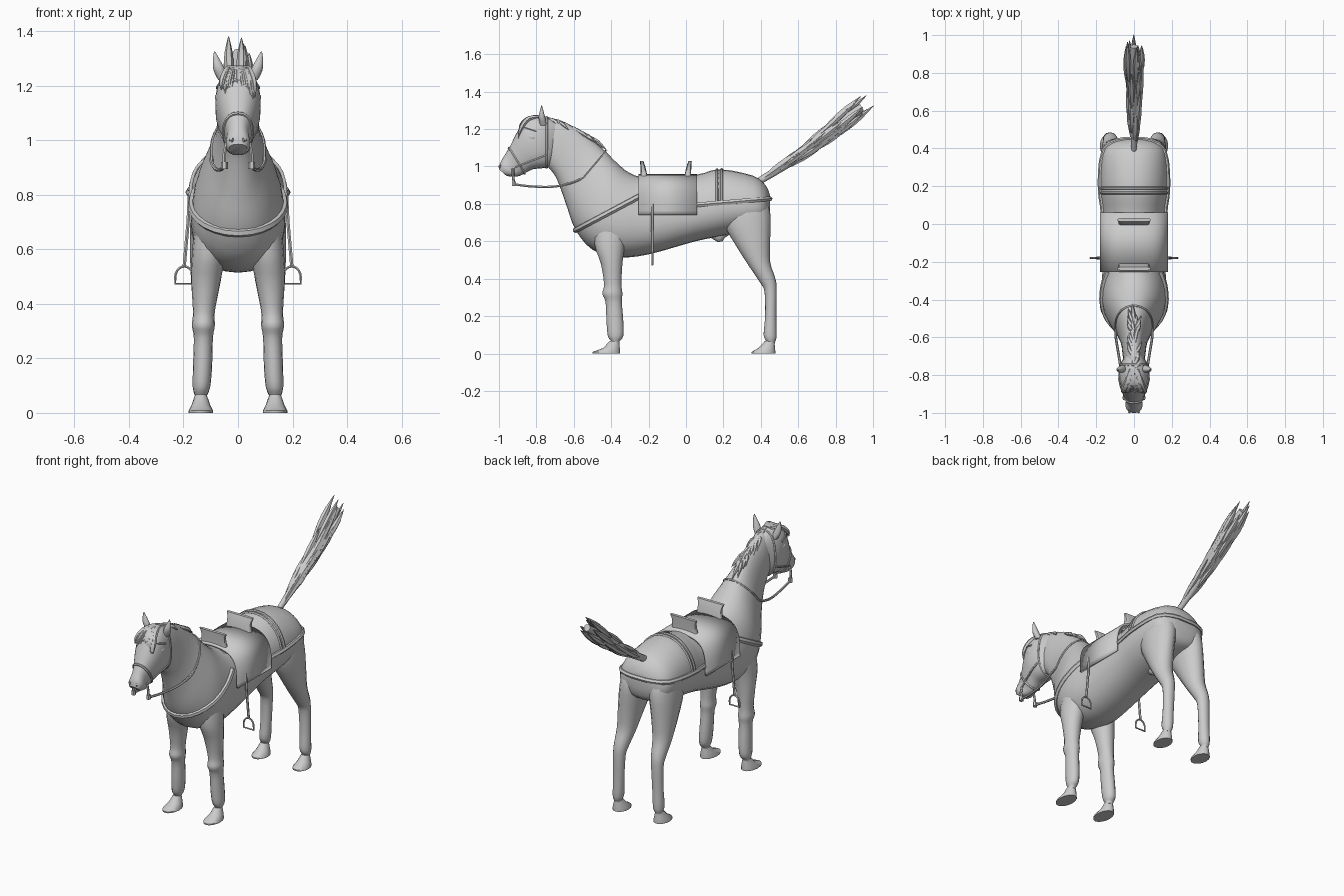
import bpy, bmesh, math, random
from mathutils import Vector
from mathutils.bvhtree import BVHTree

random.seed(4)
old = bpy.data.objects.get("Cube")
if old:
    bpy.data.objects.remove(old)

grey = bpy.data.materials.new("plain grey")
grey.use_nodes = True
grey.diffuse_color = (0.6, 0.6, 0.6, 1)
grey.node_tree.nodes["Principled BSDF"].inputs["Base Color"].default_value = (0.6, 0.6, 0.6, 1)


def add(name, data, angle=50):
    ob = bpy.data.objects.new(name, data)
    bpy.context.collection.objects.link(ob)
    data.materials.append(grey)
    bpy.ops.object.select_all(action='DESELECT')
    ob.select_set(True)
    bpy.context.view_layer.objects.active = ob
    if ob.type == 'CURVE':
        bpy.ops.object.convert(target='MESH')
    bpy.ops.object.shade_smooth_by_angle(angle=math.radians(angle))
    return ob


def smooth_path(rows, steps=4):
    """Catmull-Rom interpolation of rows of numbers."""
    rows = [Vector(r) for r in rows]
    out = []
    for i in range(len(rows) - 1):
        p0, p1, p2 = rows[max(i - 1, 0)], rows[i], rows[i + 1]
        p3 = rows[min(i + 2, len(rows) - 1)]
        for k in range(steps):
            t = k / steps
            out.append(p1 + (p2 - p0) * t / 2 + (p0 * 2 - p1 * 5 + p2 * 4 - p3) * t * t / 2
                       + (p1 * 3 - p0 - p2 * 3 + p3) * t ** 3 / 2)
    return out + [rows[-1]]


def loft(name, rings, sides=20, power=2, steps=3, taper=0):
    """Skin rings (y, z of one edge, y, z of the other edge, centre x, half width)."""
    bm = bmesh.new()
    loops = []
    for y0, z0, y1, z1, cx, w in smooth_path(rings, steps):
        loop = []
        for k in range(sides):
            a = math.tau * k / sides
            c, s = (math.copysign(abs(v) ** (2 / power), v) for v in (math.cos(a), math.sin(a)))
            loop.append(bm.verts.new((cx + s * w * (1 - taper * c), (y0 + y1 + c * (y0 - y1)) / 2,
                                      (z0 + z1 + c * (z0 - z1)) / 2)))
        loops.append(loop)
    for a, b in zip(loops, loops[1:]):
        for k in range(sides):
            n = (k + 1) % sides
            bm.faces.new((a[k], a[n], b[n], b[k]))
    bm.faces.new(loops[0])
    bm.faces.new(loops[-1])
    bmesh.ops.recalc_face_normals(bm, faces=bm.faces)
    tree = BVHTree.FromBMesh(bm)
    me = bpy.data.meshes.new(name)
    bm.to_mesh(me)
    bm.free()
    add(name, me)
    return tree


def tubes(name, paths, radius, cyclic=False):
    """One object of round strands; each path is a list of (x, y, z, thickness)."""
    cu = bpy.data.curves.new(name, 'CURVE')
    cu.dimensions = '3D'
    cu.bevel_depth, cu.bevel_resolution, cu.use_fill_caps = radius, 1, True
    for path in paths:
        sp = cu.splines.new('POLY')
        sp.points.add(len(path) - 1)
        sp.use_cyclic_u = cyclic
        for pt, (x, y, z, r) in zip(sp.points, path):
            pt.co, pt.radius = (x, y, z, 1), r
    add(name, cu)


def wrap(tree, centre, axis, start, end, count=28):
    """Path around a surface, in the plane of x and the given axis."""
    centre, axis, path = Vector(centre), Vector(axis).normalized(), []
    for i in range(count + 1):
        a = math.radians(start + (end - start) * i / count)
        d = Vector((math.cos(a), 0, 0)) + axis * math.sin(a)
        hit = tree.ray_cast(centre + d, -d)[0]
        if hit:
            path.append((*hit, 1))
    return path


def both(path):
    return [path, [(-p[0], *p[1:]) for p in path]]


# Body with neck, and head
body = loft("body", [
    (.448, .85, .448, .76, 0, .06), (.425, .90, .43, .70, 0, .13), (.36, .95, .37, .67, 0, .170),
    (.18, .985, .20, .63, 0, .178), (.05, .955, .05, .60, 0, .165), (-.2, .94, -.2, .53, 0, .163),
    (-.3, .965, -.36, .515, 0, .172), (-.37, 1.02, -.5, .555, 0, .162),
    (-.43, 1.08, -.59, .66, 0, .125), (-.5, 1.14, -.635, .78, 0, .088),
    (-.58, 1.2, -.67, .88, 0, .068), (-.68, 1.25, -.70, .95, 0, .06),
    (-.75, 1.26, -.74, 1.0, 0, .052)], 28, 2.15, taper=.12)
head = loft("head", [
    (-.69, 1.24, -.70, 1.04, 0, .045), (-.77, 1.27, -.73, 1.0, 0, .076),
    (-.86, 1.25, -.775, .99, 0, .083), (-.905, 1.18, -.82, .985, 0, .072),
    (-.94, 1.11, -.86, .965, 0, .054), (-.97, 1.06, -.89, .95, 0, .042),
    (-.993, 1.02, -.925, .945, 0, .045), (-1.0, .985, -.96, .95, 0, .033)], 24, 2.4)
loft("sheath", [(.13, .62, .24, .64, 0, .03), (.155, .605, .21, .62, 0, .025),
                (.17, .595, .195, .60, 0, .012)], 12)

# Legs and hooves, mirrored
for side, s in (("left", 1), ("right", -1)):
    fore = [(-.42, .84, -.27, .84, .08, .05), (-.485, .70, -.29, .70, .09, .066),
            (-.488, .58, -.325, .58, .107, .062),
            (-.455, .48, -.34, .48, .118, .053), (-.438, .37, -.345, .37, .125, .04),
            (-.447, .32, -.34, .32, .127, .042), (-.43, .275, -.343, .275, .127, .035),
            (-.425, .17, -.335, .17, .13, .035), (-.418, .095, -.335, .095, .134, .032),
            (-.40, .065, -.355, .065, .136, .022), (-.40, .05, -.355, .05, .136, .022)]
    hind = [(.26, .90, .39, .91, .07, .045), (.21, .80, .43, .82, .088, .072),
            (.2, .70, .452, .74, .097, .077),
            (.265, .58, .45, .61, .11, .066), (.335, .47, .45, .49, .118, .054),
            (.395, .38, .475, .41, .123, .042), (.42, .33, .485, .35, .126, .036),
            (.423, .2, .483, .2, .13, .032), (.415, .1, .484, .09, .134, .031),
            (.43, .065, .475, .06, .136, .022), (.43, .05, .475, .05, .136, .022)]
    for end, rings, toe, heel in (("front", fore, -.50, -.352), ("hind", hind, .35, .478)):
        loft(f"{side}_{end}_leg", [(*r[:4], s * r[4], r[5]) for r in rings], 16)
        x, top = s * .136, heel - .055
        loft(f"{side}_{end}_hoof", [(top, .068, heel - .005, .06, x, .022),
                                    (top - .035, .03, heel - .002, .03, x, .034),
                                    (toe, .008, heel, .008, x, .045),
                                    (toe, 0, heel, 0, x, .045)], 16, 2, 1)
    # Ears, eyes and nostrils
    loft(f"{side}_ear", [(-.78, 1.22, -.745, 1.22, s * .055, .018),
                         (-.788, 1.26, -.75, 1.25, s * .068, .022),
                         (-.783, 1.29, -.76, 1.29, s * .078, .015),
                         (-.774, 1.325, -.77, 1.325, s * .086, .002)], 10)
    loft(f"{side}_eye", [(-.85, 1.155, -.845, 1.15, s * .068, .004),
                         (-.84, 1.172, -.83, 1.14, s * .07, .012),
                         (-.815, 1.172, -.81, 1.14, s * .072, .012),
                         (-.795, 1.155, -.79, 1.15, s * .07, .004)], 10)
    tubes(f"{side}_nostril", [[(s * .018, -.997, 1.0, 1), (s * .028, -.99, 1.0, 1)]], .008)

# Saddle blanket draped over the back
section = smooth_path([(-.174, .74), (-.173, .83), (-.15, .90), (-.095, .94), (0, .953),
                       (.095, .94), (.15, .90), (.173, .83), (.174, .74)], 3)
bm = bmesh.new()
front, rear = [[bm.verts.new((p[0], y, p[1])) for p in section] for y in (-.255, .06)]
for i in range(len(section) - 1):
    bm.faces.new((front[i], front[i + 1], rear[i + 1], rear[i]))
me = bpy.data.meshes.new("saddle")
bm.to_mesh(me)
bm.free()
saddle = add("saddle", me)
thick = saddle.modifiers.new("thickness", 'SOLIDIFY')
thick.thickness, thick.offset = .012, 0
for name, y, lean in (("pommel", -.225, -.006), ("cantle", .01, .006)):
    loft(name, [(y - .018, .92, y + .018, .92, 0, .095), (y - .017, .955, y + .017, .955, 0, .08),
                (y + lean - .013, 1.0, y + lean + .013, 1.0, 0, .078),
                (y + lean * 2 - .009, 1.03, y + lean * 2 + .009, 1.03, 0, .088)], 20, 5)

# Harness straps that follow the body
tubes("breast_collar", [wrap(body, (0, -.25, .84), (0, -.34, -.18), 0, 180)], .016)
tubes("breeching_strap", [wrap(body, (0, .06, .795), (0, .39, .033), 0, 180)], .014)
for name, y in (("croup_strap_front", .165), ("croup_strap_rear", .19)):
    tubes(name, [wrap(body, (0, y, .81), (0, 0, 1), 0, 180)], .008)

# Stirrups
tubes("stirrup_leathers", both([(.178, -.18, .80, 1), (.183, -.18, .70, 1), (.197, -.18, .54, 1)]), .007)
tubes("stirrups", both([(.197 + .033 * math.cos(a), -.18, .497 + .04 * math.sin(a), 1)
                        for a in [math.pi * k / 10 for k in range(11)]]
                       + [(.164, -.18, .474, 1), (.23, -.18, .474, 1)]), .005, True)

# Bridle and reins
tubes("headstall", [wrap(head, (0, -.745, 1.13), (0, 0, 1), 0, 360)], .007)
tubes("noseband", [wrap(head, (0, -.905, 1.03), (0, -.08, .13), 0, 360)], .007)
tubes("browband", [wrap(head, (0, -.80, 1.19), (0, -.06, .02), 0, 180)], .005)
cheek = []
for k in range(9):
    y, z = -.745 - .18 * k / 8, 1.06 - .07 * k / 8
    hit = head.ray_cast(Vector((1, y, z)), Vector((-1, 0, 0)))[0]
    if hit:
        cheek.append((*hit, 1))
tubes("cheek_straps", both(cheek), .006)
tubes("bit_shanks", both([(.042, -.925, .99, 1), (.05, -.925, .95, 1), (.05, -.92, .91, 1)]), .007)
tubes("bit_knobs", both([(.05, -.92, .92, 1), (.05, -.92, .895, 1)]), .013)
over_neck = wrap(body, (0, -.54, .955), (0, .11, .13), -10, 190)
x, y, z, _ = over_neck[0]
hang = smooth_path([(.05, -.92, .905, 1), (.062, -.82, .893, 1), (.08, -.7, .893, 1),
                    (x, y - .05, z - .025, 1), (x, y, z, 1)])
tubes("reins", [hang[:-1] + over_neck + both(hang[:-1])[1][::-1]], .007)

# Forelock: locks fanning down over the brow
locks = []
for i in range(18):
    f = -1 + 2 * i / 17
    drop = random.uniform(.05, .12) * (1 - .3 * abs(f))
    locks.append(smooth_path([(f * .02, -.77, 1.265, .8), (f * .04, -.84, 1.257, 1.1),
                              (f * .058, -.88, 1.232 - drop * .3, 1),
                              (f * .062, -.88 - drop * .22, 1.23 - drop, .05)], 3))
tubes("forelock", locks, .012)

# Mane: short locks swept along the crest
locks = []
for i in range(34):
    t = i / 33
    y, z = -.78 + .27 * t, 1.262 - .115 * t ** 1.4
    x, reach = random.uniform(-.025, .025), random.uniform(.05, .09)
    locks.append(smooth_path([(x * .3, y, z, .8), (x, y + reach * .4, z - reach * .15, 1),
                              (x * 1.6, y + reach, z - reach * random.uniform(.6, .85), .05)], 3))
tubes("mane", locks, .012)

# Tail: a tapering core with ragged overlapping locks
loft("tail_core", [(.37, .93, .39, .90, 0, .014), (.49, 1.01, .52, .975, 0, .02),
                   (.65, 1.135, .68, 1.075, 0, .032), (.80, 1.245, .83, 1.185, 0, .034),
                   (.93, 1.335, .95, 1.30, 0, .02)], 10)
locks = []
for i in range(38):
    t0 = random.uniform(.05, .68)
    t1 = min(t0 + random.uniform(.25, .42), random.uniform(.9, 1))
    a = math.tau * random.random()
    path = []
    for k, thick in enumerate((.4, 1, .9, .1)):
        t = t0 + (t1 - t0) * k / 3
        r = .008 + .034 * min(t * 1.25, 1)
        off = r * math.sin(a)
        path.append((r * math.cos(a), .39 + .60 * t - off * .6,
                     .915 + .455 * t - .02 * math.sin(math.pi * t) + off * .8, thick))
    locks.append(smooth_path(path, 2))
tubes("tail_locks", locks, .017)
